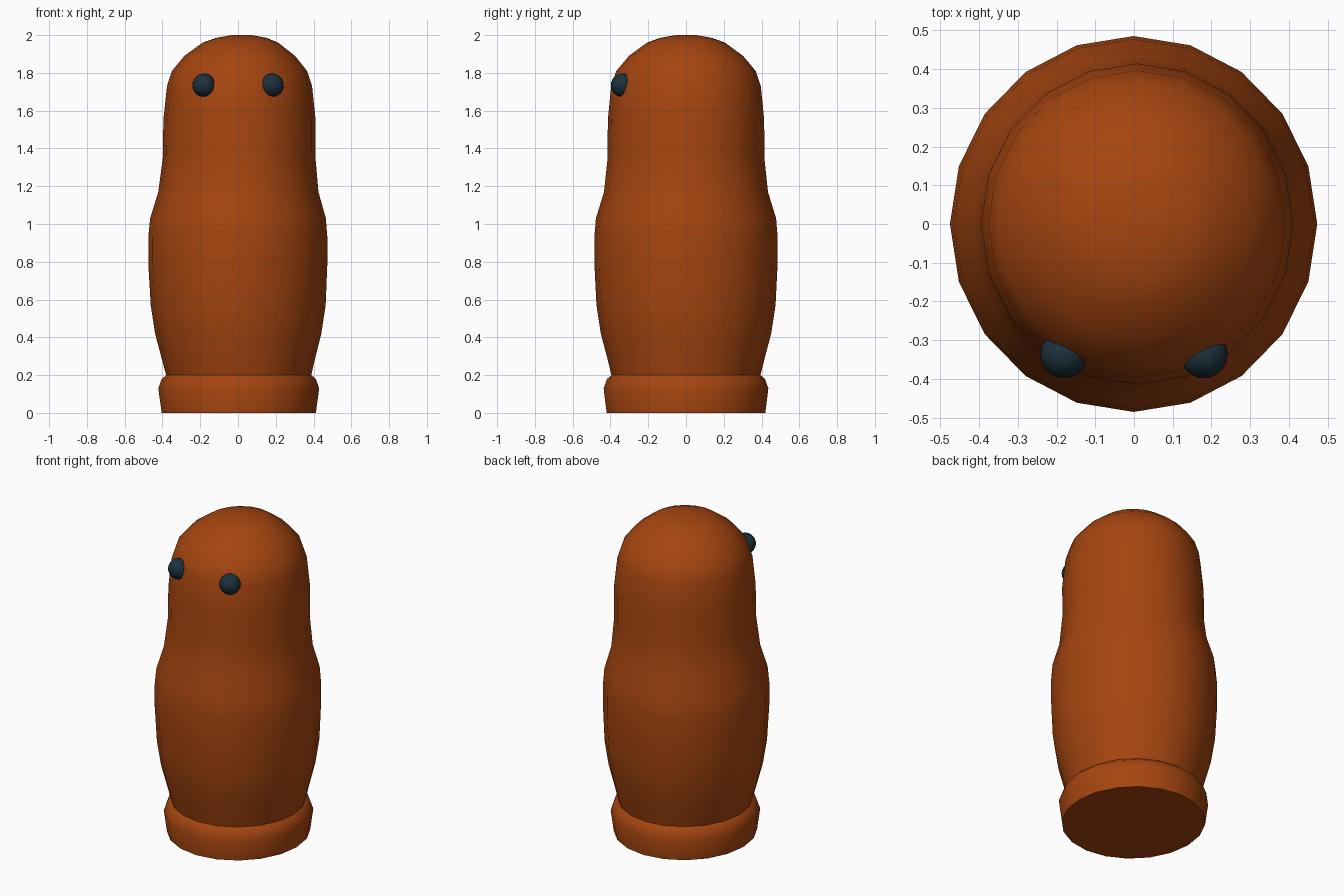
import bpy, bmesh, math

if "Cube" in bpy.data.objects:
    bpy.data.objects.remove(bpy.data.objects["Cube"])


def material(name, color):
    m = bpy.data.materials.new(name)
    m.diffuse_color = color
    m.use_nodes = True
    m.node_tree.nodes["Principled BSDF"].inputs["Base Color"].default_value = m.diffuse_color
    return m


def finish(obj, mat, angle):
    obj.data.materials.append(mat)
    bpy.ops.object.select_all(action='DESELECT')
    obj.select_set(True)
    bpy.context.view_layer.objects.active = obj
    bpy.ops.object.shade_smooth_by_angle(angle=math.radians(angle))


wood = material("orange_wood", (0.38, 0.06, 0.005, 1))
dark = material("dark_eye", (0.012, 0.03, 0.045, 1))

# Body profile: x centre, x radius, y radius, z
SIDES = 20
profile = [
    (0.004, 0.408, 0.420, 0.00), (0.004, 0.426, 0.436, 0.13),
    (0.004, 0.408, 0.418, 0.18), (0.004, 0.384, 0.394, 0.20),
    (0.002, 0.404, 0.414, 0.28), (0.001, 0.440, 0.451, 0.42),
    (0.001, 0.463, 0.474, 0.57), (-0.001, 0.474, 0.485, 0.79),
    (-0.001, 0.474, 0.485, 0.93), (0.000, 0.465, 0.477, 1.03),
    (0.002, 0.424, 0.434, 1.17), (0.006, 0.404, 0.415, 1.35),
    (0.008, 0.403, 0.414, 1.55), (0.008, 0.384, 0.396, 1.73),
    (0.008, 0.358, 0.369, 1.81), (0.009, 0.293, 0.302, 1.89),
    (0.013, 0.200, 0.207, 1.96), (0.018, 0.135, 0.139, 1.985),
    (0.019, 0.053, 0.055, 2.00),
]

# Lathed body with foot and domed head
bm = bmesh.new()
rings = []
for cx, rx, ry, z in profile:
    rings.append([bm.verts.new((cx + rx * math.cos(2 * math.pi * i / SIDES),
                                ry * math.sin(2 * math.pi * i / SIDES), z))
                  for i in range(SIDES)])
for a, b in zip(rings, rings[1:]):
    for i in range(SIDES):
        j = (i + 1) % SIDES
        bm.faces.new((a[i], a[j], b[j], b[i]))
bm.faces.new(rings[0][::-1])
bm.faces.new(rings[-1])
mesh = bpy.data.meshes.new("body")
bm.to_mesh(mesh)
bm.free()
body = bpy.data.objects.new("body", mesh)
bpy.context.collection.objects.link(body)
finish(body, wood, 50)

# Eyes: spheres half sunk into the head
for side, sx in (("left", -1), ("right", 1)):
    bpy.ops.mesh.primitive_uv_sphere_add(segments=20, ring_count=12, radius=0.062,
                                         location=(sx * 0.18, -0.336, 1.735))
    eye = bpy.context.object
    eye.name = side + "_eye"
    finish(eye, dark, 60)
